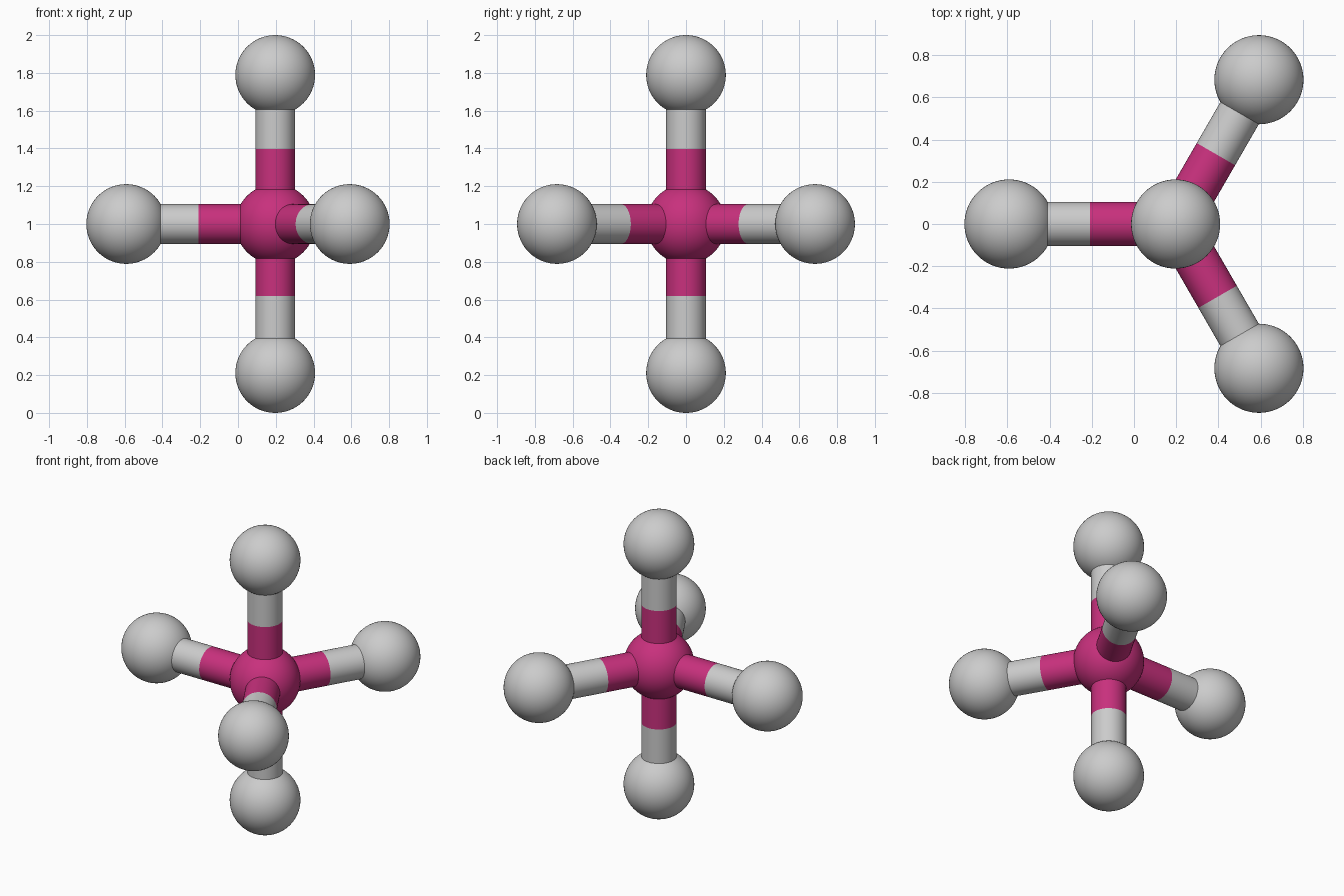
import bpy, math
from mathutils import Vector

if "Cube" in bpy.data.objects:
    bpy.data.objects.remove(bpy.data.objects["Cube"])

CENTRE = Vector((0.197, 0, 1.0))
REACH = 0.789      # centre to outer ball
BALL_R = 0.211
ROD_R = 0.105


def material(name, rgb):
    m = bpy.data.materials.new(name)
    m.diffuse_color = (*rgb, 1)
    m.use_nodes = True
    m.node_tree.nodes["Principled BSDF"].inputs["Base Color"].default_value = m.diffuse_color
    return m


magenta = material("magenta", (0.578, 0.03, 0.205))
grey = material("light grey", (0.60, 0.60, 0.60))


def finish(name, mat):
    ob = bpy.context.object
    ob.name = name
    ob.data.materials.append(mat)
    bpy.ops.object.shade_smooth_by_angle(angle=math.radians(40))


def ball(name, loc, mat):
    bpy.ops.mesh.primitive_uv_sphere_add(segments=64, ring_count=32, radius=BALL_R, location=loc)
    finish(name, mat)


def rod(name, a, b, mat):
    d = b - a
    bpy.ops.mesh.primitive_cylinder_add(vertices=48, radius=ROD_R, depth=d.length,
                                        location=(a + b) / 2, end_fill_type='NOTHING',
                                        rotation=d.to_track_quat('Z', 'Y').to_euler())
    finish(name, mat)


# central ball
ball("centre_ball", CENTRE, magenta)

# five arms: two vertical, three spread evenly in the horizontal plane
c, s = math.cos(math.radians(60)), math.sin(math.radians(60))
arms = {  # direction, distance of the colour change from the centre
    "top": ((0, 0, 1), 0.397),
    "bottom": ((0, 0, -1), 0.382),
    "left": ((-1, 0, 0), 0.406),
    "back": ((c, s, 0), 0.382),
    "front": ((c, -s, 0), 0.398),
}
for name, (direction, split) in arms.items():
    d = Vector(direction)
    end = CENTRE + d * REACH
    mid = CENTRE + d * split
    rod(name + "_inner_rod", CENTRE + d * 0.12, mid, magenta)
    rod(name + "_outer_rod", mid, end - d * 0.12, grey)
    ball(name + "_ball", end, grey)
